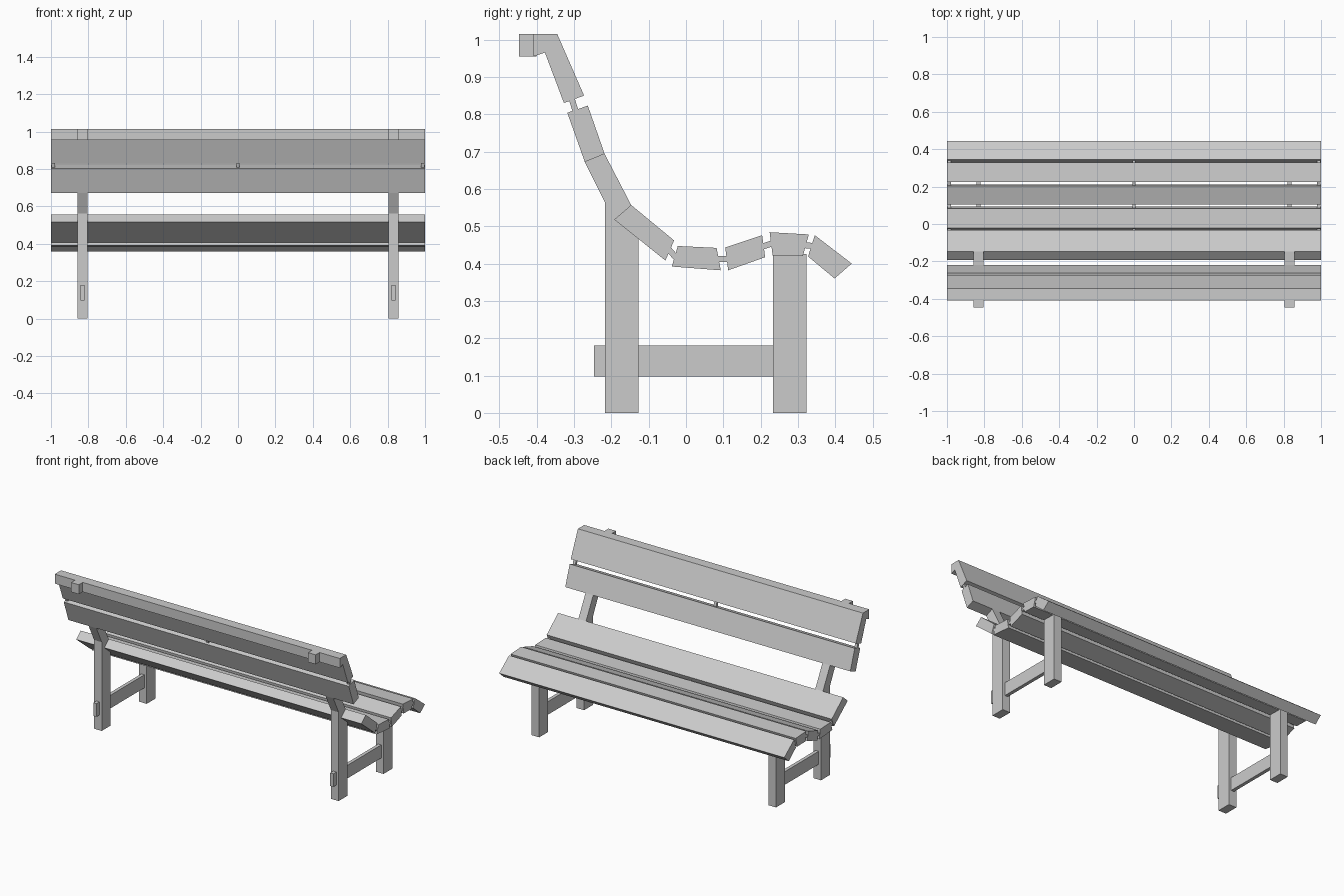
import bpy, bmesh
from mathutils import Vector

if "Cube" in bpy.data.objects:
    bpy.data.objects.remove(bpy.data.objects["Cube"])


def prism(name, profile, x0, x1):
    """Extrude a (y, z) profile along x."""
    bm = bmesh.new()
    face = bm.faces.new([bm.verts.new((x0, y, z)) for y, z in profile])
    ext = bmesh.ops.extrude_face_region(bm, geom=[face])
    moved = [v for v in ext["geom"] if isinstance(v, bmesh.types.BMVert)]
    bmesh.ops.translate(bm, verts=moved, vec=(x1 - x0, 0, 0))
    bmesh.ops.recalc_face_normals(bm, faces=bm.faces)
    me = bpy.data.meshes.new(name)
    bm.to_mesh(me)
    bm.free()
    ob = bpy.data.objects.new(name, me)
    bpy.context.collection.objects.link(ob)
    return ob


def rect(y0, y1, z0, z1):
    return [(y0, z0), (y1, z0), (y1, z1), (y0, z1)]


# Backrest boards
prism("back_board_top", [(-.408, 1.015), (-.345, 1.015), (-.273, .85),
                         (-.327, .83), (-.378, .965), (-.408, .955)], -1, 1)
prism("back_board_lower", [(-.318, .804), (-.263, .823),
                           (-.218, .694), (-.271, .672)], -1, 1)

# Curved seat: corners are top-rear, top-front, bottom-front, bottom-rear
seat = [
    [(-.147, .557), (-.032, .462), (-.055, .408), (-.192, .518)],
    [(-.022, .447), (.082, .442), (.093, .382), (-.038, .392)],
    [(.105, .443), (.204, .476), (.212, .417), (.113, .382)],
    [(.224, .484), (.329, .478), (.313, .42), (.232, .422)],
    [(.345, .476), (.444, .40), (.398, .36), (.327, .419)],
]
for i, profile in enumerate(seat):
    prism(f"seat_slat_{i + 1}", profile, -1, 1)

# Small spacers bridging the gaps at the middle and both ends
gaps = [((-.298, .815), (-.305, .838))]
for a, b in zip(seat, seat[1:]):
    gaps.append((((a[1][0] + a[2][0]) / 2, (a[1][1] + a[2][1]) / 2),
                 ((b[0][0] + b[3][0]) / 2, (b[0][1] + b[3][1]) / 2)))
for i, (p, q) in enumerate(gaps):
    p, q = Vector(p), Vector(q)
    d = (q - p).normalized()
    n = Vector((-d.y, d.x)) * .008
    p, q = p - d * .008, q + d * .008
    for x in (-.988, 0, .988):
        prism(f"spacer_{i + 1}", [p + n, q + n, q - n, p - n], x - .009, x + .009)

# Side frames: legs, stretcher and the lug behind the top board
for side, x in (("left", -.831), ("right", .831)):
    prism(f"rear_leg_{side}", [(-.217, 0), (-.127, 0), (-.127, .49), (-.147, .557),
                               (-.218, .694), (-.271, .672), (-.217, .563)],
          x - .027, x + .027)
    prism(f"front_leg_{side}", rect(.233, .323, 0, .425), x - .027, x + .027)
    prism(f"stretcher_{side}", rect(-.247, .25, .097, .18), x - .011, x + .011)
    prism(f"back_lug_{side}", rect(-.447, -.4, .955, 1.015), x - .027, x + .027)
